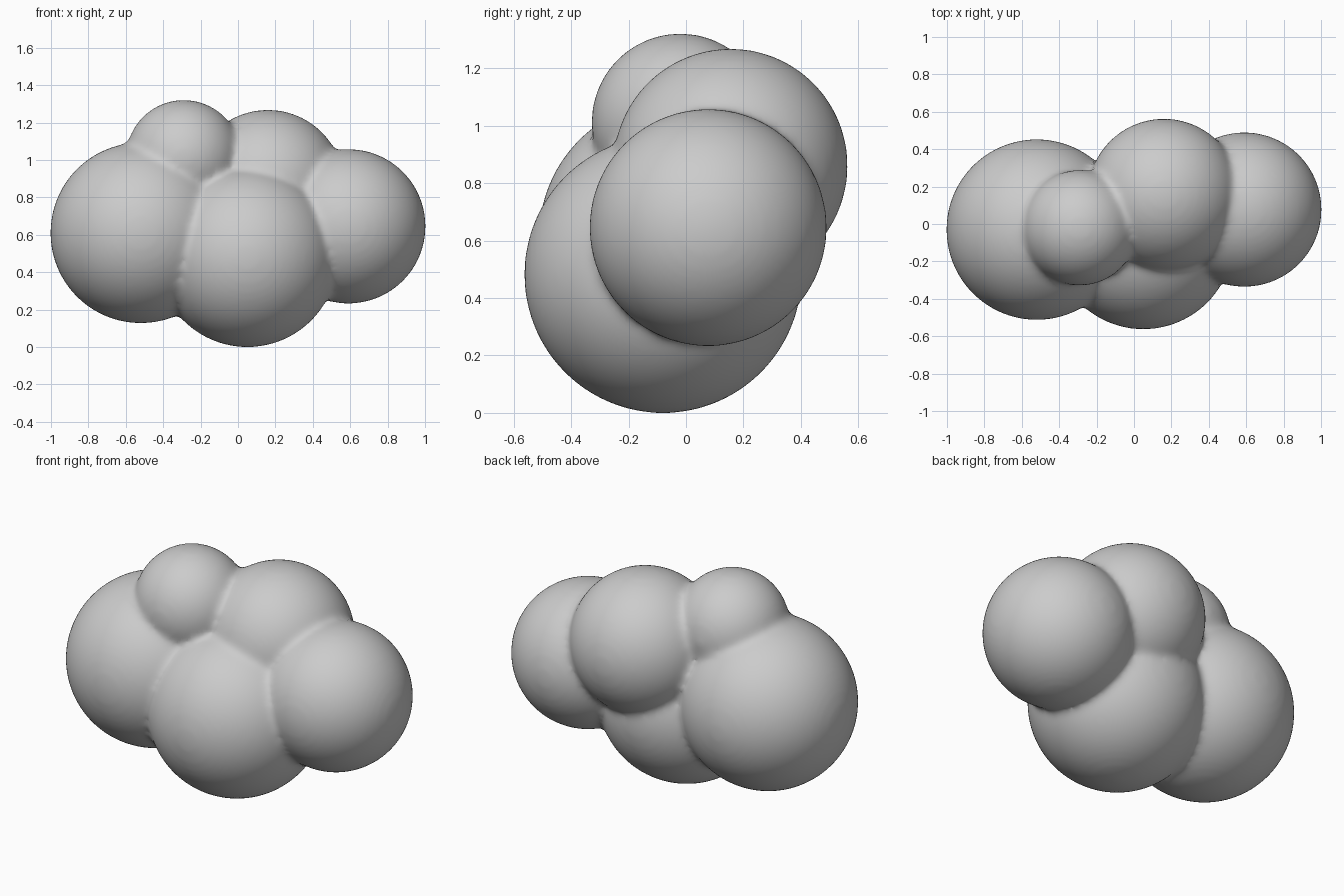
import bpy

if "Cube" in bpy.data.objects:
    bpy.data.objects.remove(bpy.data.objects["Cube"])

# Puffs of the cloud: centre and radius
PUFFS = [
    ((-0.52, -0.03, 0.61), 0.48),    # large left
    ((0.05, -0.08, 0.482), 0.48),    # large low front
    ((0.59, 0.077, 0.645), 0.41),    # right
    ((0.16, 0.155, 0.86), 0.405),    # upper back
    ((-0.29, -0.02, 1.012), 0.306),  # small top
]
SHRINK = 0.003  # smoothing pulls the surface in slightly


def add_puff(centre, radius):
    bpy.ops.mesh.primitive_ico_sphere_add(subdivisions=6, radius=radius + SHRINK,
                                          location=centre)
    return bpy.context.object


puffs = [add_puff(c, r) for c, r in PUFFS]
for p in puffs:
    p.select_set(True)
bpy.context.view_layer.objects.active = puffs[0]
bpy.ops.object.join()
cloud = bpy.context.object
cloud.name = "cloud"
bpy.ops.object.transform_apply(location=True, rotation=True, scale=True)

# Fuse the puffs into one skin and soften the valleys between them
remesh = cloud.modifiers.new("fuse", 'REMESH')
remesh.mode = 'VOXEL'
remesh.voxel_size = 0.018
remesh.use_smooth_shade = True
soften = cloud.modifiers.new("soften", 'SMOOTH')
soften.factor = 0.5
soften.iterations = 14
for m in ("fuse", "soften"):
    bpy.ops.object.modifier_apply(modifier=m)
bpy.ops.object.shade_smooth()
